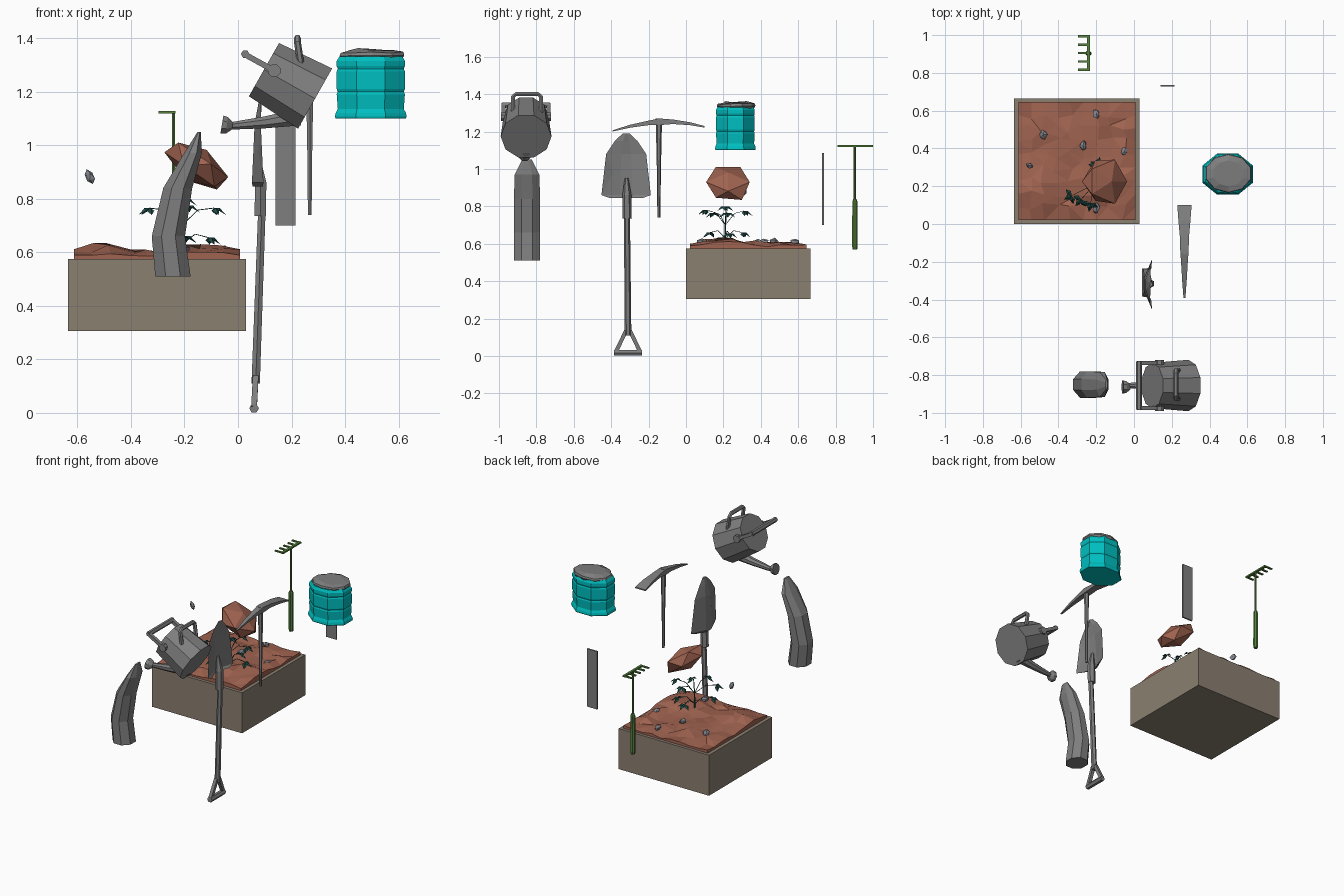
import bpy, bmesh, math, random
from mathutils import Vector, Matrix

random.seed(4)
if "Cube" in bpy.data.objects:
    bpy.data.objects.remove(bpy.data.objects["Cube"])


def material(name, r, g, b):
    m = bpy.data.materials.new(name)
    m.use_nodes = True
    m.diffuse_color = (r, g, b, 1)
    m.node_tree.nodes["Principled BSDF"].inputs["Base Color"].default_value = (r, g, b, 1)
    return m


WOOD = material("planter_wood", .26, .215, .165)
SOIL = material("soil_brown", .35, .125, .08)
GREY = material("tool_grey", .21, .21, .21)
STONE = material("stone_grey", .24, .25, .28)
CYAN = material("bag_cyan", 0, .52, .53)
GREEN = material("rake_green", .09, .22, .045)
LEAF = material("leaf_teal", .015, .075, .065)


def build(name, bm, mat):
    bmesh.ops.recalc_face_normals(bm, faces=bm.faces)
    me = bpy.data.meshes.new(name)
    bm.to_mesh(me)
    bm.free()
    me.materials.append(mat)
    ob = bpy.data.objects.new(name, me)
    bpy.context.scene.collection.objects.link(ob)
    return ob


def loft(name, rings, mat):
    """Skin a stack of equal-sized rings and cap both ends."""
    bm = bmesh.new()
    vs = [[bm.verts.new(p) for p in r] for r in rings]
    n = len(rings[0])
    for a, b in zip(vs, vs[1:]):
        for i in range(n):
            j = (i + 1) % n
            bm.faces.new((a[i], a[j], b[j], b[i]))
    bm.faces.new(vs[0][::-1])
    bm.faces.new(vs[-1])
    return build(name, bm, mat)


def tube(name, pts, radii, mat, sides=6, ref=(0, 1, 0)):
    """Sweep a polygon along a path; ref fixes its roll."""
    pts = [Vector(p) for p in pts]
    if not isinstance(radii, (list, tuple)):
        radii = [radii] * len(pts)
    rings = []
    for i, p in enumerate(pts):
        t = (pts[min(i + 1, len(pts) - 1)] - pts[max(i - 1, 0)]).normalized()
        u = t.cross(Vector(ref)).normalized()
        v = t.cross(u)
        angles = [(k + .5) * math.tau / sides for k in range(sides)]
        rings.append([p + (u * math.cos(a) + v * math.sin(a)) * radii[i] for a in angles])
    return loft(name, rings, mat)


def oval(cx, cy, z, rx, ry, sides=8, jitter=0):
    k = 1 / math.cos(math.pi / sides)
    return [(cx + rx * k * math.cos((i + .5) * math.tau / sides),
             cy + ry * k * math.sin((i + .5) * math.tau / sides),
             z + random.uniform(-jitter, jitter)) for i in range(sides)]


def box(name, lo, hi, mat):
    bm = bmesh.new()
    bmesh.ops.create_cube(bm, size=1)
    lo, hi = Vector(lo), Vector(hi)
    for v in bm.verts:
        v.co = (lo + hi) / 2 + v.co * (hi - lo)
    return build(name, bm, mat)


def rock(name, centre, size, mat, tilt=0, rough=.12, subdiv=1):
    bm = bmesh.new()
    bmesh.ops.create_icosphere(bm, subdivisions=subdiv, radius=1)
    rot = Matrix.Rotation(tilt, 3, 'Y')
    for v in bm.verts:
        p = v.co * random.uniform(1 - rough, 1 + rough)
        v.co = Vector(centre) + rot @ (p * Vector(size))
    return build(name, bm, mat)


# Planter box with lumpy soil
box("planter_box", (-.635, 0, .305), (.03, .665, .575), WOOD)
bm = bmesh.new()
bmesh.ops.create_grid(bm, x_segments=9, y_segments=9, size=.5)
for v in bm.verts:
    edge = max(abs(v.co.x), abs(v.co.y)) > .49
    if not edge:
        v.co.x += random.uniform(-.035, .035)
        v.co.y += random.uniform(-.035, .035)
    x, y = -.302 + v.co.x * .62, .333 + v.co.y * .625
    mound = .03 * math.exp(-((x + .5) ** 2 + (y - .2) ** 2) / .02)
    mound += .03 * math.exp(-((x + .1) ** 2 + (y - .2) ** 2) / .02)
    v.co = (x, y, .582 + random.uniform(0, .016 if edge else .03) + mound)
bmesh.ops.triangulate(bm, faces=[f for f in bm.faces if random.random() < .6])
rim = bmesh.ops.extrude_edge_only(bm, edges=[e for e in bm.edges if e.is_boundary])
for v in rim["geom"]:
    if isinstance(v, bmesh.types.BMVert):
        v.co.z = .57
build("soil", bm, SOIL)

# Soil clod and pebbles
rock("soil_clod", (-.155, .225, .927), (.145, .128, .068), SOIL, tilt=.6, rough=.1)
for i, (x, y) in enumerate([(-.48, .475), (-.2, .585), (-.05, .385), (-.2, .085), (-.27, .415)]):
    rock(f"pebble_{i}", (x, y, .61), (.02, .027, .018), STONE, rough=.25)
rock("floating_pebble", (-.553, .31, .882), (.018, .017, .027), STONE, tilt=-.4, rough=.2)

# Seedling: a stem, arching branches and folded leaves
root = Vector((-.21, .21, .6))
fork = root + Vector((0, 0, .1))
tube("seedling_stem", [root, fork, fork + Vector((0, .01, .09))], [.005, .004, .002], LEAF, 5)
for i, tip in enumerate([(-.33, .15, .765), (-.09, .22, .765), (-.23, .11, .78), (-.19, .31, .775),
                         (-.11, .23, .655), (-.28, .13, .66), (-.2, .3, .66), (-.2, .21, .8)]):
    tip = Vector(tip)
    out = Vector((tip.x - root.x, tip.y - root.y, 0)).normalized()
    start = fork if tip.z > .7 else root + Vector((0, 0, .03))
    mid = (start + tip) / 2 + Vector((0, 0, .025))
    tube(f"seedling_branch_{i}", [start, mid, tip], .0022, LEAF, 4, ref=out.cross((0, 0, 1)))
    side = out.cross(Vector((0, 0, 1)))
    for k, d in enumerate((out, (out * .3 + side).normalized(), (out * .3 - side).normalized())):
        w = d.cross(Vector((0, 0, 1)))
        bm = bmesh.new()
        base, ridge, end, a, b = [bm.verts.new(p) for p in (
            tip, tip + d * .022, tip + d * .046 - Vector((0, 0, .026)),
            tip + d * .02 + w * .014 - Vector((0, 0, .01)),
            tip + d * .02 - w * .014 - Vector((0, 0, .01)))]
        for f in ((base, a, ridge), (base, ridge, b), (ridge, a, end), (ridge, end, b)):
            bm.faces.new(f)
        build(f"seedling_leaf_{i}_{k}", bm, LEAF)

# Curved grey spike
loft("curved_spike", [oval(cx, -.85, z, rx, ry) for z, cx, rx, ry in (
    (.51, -.243, .066, .07), (.66, -.26, .062, .07), (.84, -.225, .054, .07),
    (.97, -.168, .033, .066), (1.05, -.145, .006, .025))], GREY)

# Tilted watering can
CY = -.855
tube("can_body", [(.097, CY, 1.282), (.288, CY, 1.174)], [.12, .136], GREY, 10)
tube("can_spout", [(.23, CY, 1.105), (.1, CY, 1.085), (-.025, CY, 1.072)],
     [.034, .024, .015], GREY, 8)
tube("can_rose", [(-.02, CY - .008, 1.072), (-.042, CY - .008, 1.074), (-.06, CY - .008, 1.077)],
     [.014, .034, .037], GREY, 8)
tube("can_top_handle", [(.235, -.925, 1.3), (.222, -.925, 1.385), (.222, -.91, 1.4),
                        (.222, -.79, 1.4), (.222, -.775, 1.385), (.235, -.775, 1.3)],
     .013, GREY, 6, ref=(1, 0, 0))
for side in (-1, 1):
    y = CY + side * .12
    tube(f"can_arm_{side}", [(.15, y, 1.27), (.02, y, 1.342)], .015, GREY, 4)
    tube(f"can_pivot_{side}", [(.135, y - .014, 1.278), (.135, y + .014, 1.278)], .025, GREY, 8,
         ref=(1, 0, 0))
tube("can_grip", [(.027, CY - .128, 1.34), (.027, CY + .128, 1.34)], .016, GREY, 6, ref=(1, 0, 0))

# Spade: grip at the bottom, blade at the top
SY = -.31
tube("spade_shaft", [(.066, SY, .11), (.09, SY - .006, .78)], [.018, .016], GREY, 6)
tube("spade_socket", [(.083, SY - .005, .735), (.085, SY - .006, .86), (.075, SY - .008, .95)],
     [.025, .024, .01], GREY, 6)
tube("spade_grip", [(.06, SY - .074, .017), (.06, SY + .074, .017)], .018, GREY, 6, ref=(1, 0, 0))
for side in (-1, 1):
    tube(f"spade_fork_{side}", [(.06, SY + side * .066, .02), (.066, SY + side * .01, .135)],
         .015, GREY, 4, ref=(1, 0, 0))
# Each row: height, half width, ridge position, edge position
rows = [(.845, .09, .055, .093), (.86, .132, .052, .095), (1.08, .107, .062, .085),
        (1.15, .06, .075, .086), (1.19, .018, .084, .088)]
loft("spade_blade", [[(xe, -.32 - w, z), (xr, -.32 - w * .25, z), (xr, -.32 + w * .25, z),
                      (xe, -.32 + w, z), (xr + .013, -.32 + w * .25, z),
                      (xr + .013, -.32 - w * .25, z)] for z, w, xr, xe in rows], GREY)

# Pickaxe
tube("pickaxe_handle", [(.268, -.145, .74), (.268, -.145, 1.0), (.268, -.145, 1.27)],
     [.008, .011, .017], GREY, 6)
loft("pickaxe_head", [[(.267 + sx * w, y, z + sz * t)
                       for sx, sz in ((-1, -1), (1, -1), (1, 1), (-1, 1))]
                      for y, z, w, t in ((-.393, 1.203, .005, .003), (-.3, 1.228, .012, .008),
                                         (-.2, 1.246, .018, .012), (-.145, 1.252, .022, .018),
                                         (-.07, 1.252, .024, .012), (.02, 1.242, .032, .008),
                                         (.1, 1.225, .038, .004))], GREY)

# Flat marker plate
box("marker_plate", (.14, .727, .7), (.215, .737, 1.085), GREY)

# Rake
RX, RY = -.241, .903
tube("rake_grip", [(RX, RY, .57), (RX, RY, .585), (RX, RY, .825), (RX, RY, .838)],
     [.013, .016, .015, .01], GREEN, 8)
tube("rake_shaft", [(RX, RY, .83), (RX, RY, 1.125)], .0065, GREEN, 6)
box("rake_bar", (RX - .009, .81, 1.118), (RX + .007, 1.0, 1.128), GREEN)
for i in range(5):
    y = .816 + i * .0445
    box(f"rake_tooth_{i}", (-.297, y - .006, 1.119), (RX, y + .006, 1.127), GREEN)

# Cyan sack with a lumpy grey filling
BX, BY = .496, .264
loft("sack", [oval(BX, BY, z, .134 * s, .109 * s) for z, s in (
    (1.1, .98), (1.107, 1), (1.12, .98), (1.135, .92), (1.19, .95), (1.2, .92), (1.21, .95),
    (1.275, .95), (1.285, .92), (1.295, .95), (1.315, .95), (1.332, .87))], CYAN)
loft("sack_filling", [oval(BX + .004, BY + .004, z, .134 * s, .109 * s, 10, j) for z, s, j in (
    (1.315, .8, 0), (1.335, .9, .004), (1.347, .87, .005), (1.357, .6, .006))], GREY)
